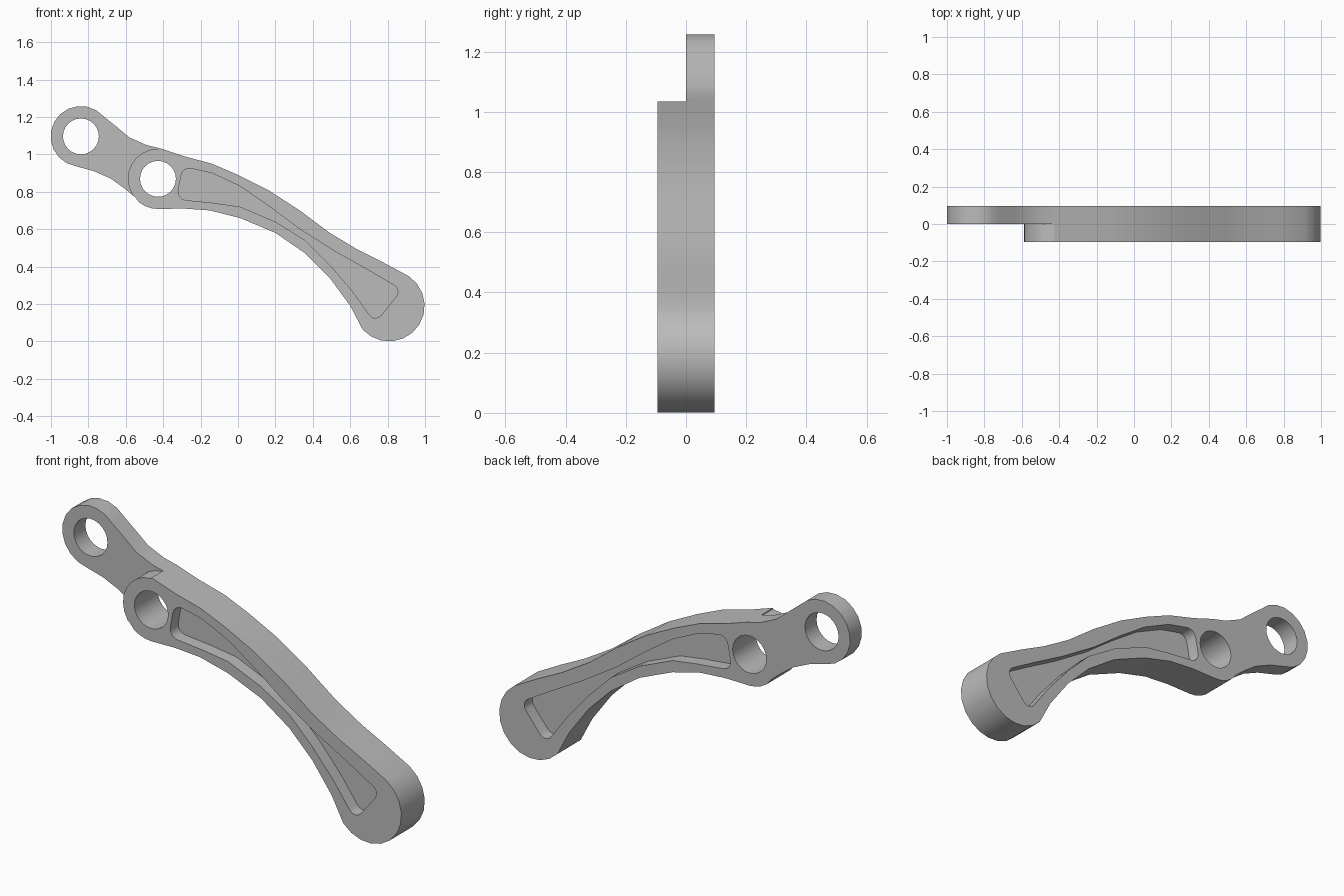
import bpy
import bmesh
from math import radians, cos, sin

# Remove the default cube if present
cube = bpy.data.objects.get("Cube")
if cube:
    bpy.data.objects.remove(cube, do_unlink=True)

HALF = 0.095          # half thickness of the arm
POCKET_DEPTH = 0.065  # recess on each face
HOLE = 0.096          # bolt hole radius
EYE = (-0.84, 1.096)
PIVOT = (-0.428, 0.869)
TIP = (0.808, 0.19)


def arc(centre, radius, start, end, steps):
    """Points along a circular arc in the xz plane, angles in degrees."""
    points = []
    for i in range(steps + 1):
        angle = radians(start + (end - start) * i / steps)
        points.append((centre[0] + radius * cos(angle),
                       centre[1] + radius * sin(angle)))
    return points


def prism(name, profile, y_front, y_back):
    """Extrude an xz profile along y into a closed solid."""
    bm = bmesh.new()
    front = bm.faces.new([bm.verts.new((x, y_front, z)) for x, z in profile])
    extruded = bmesh.ops.extrude_face_region(bm, geom=[front], use_keep_orig=True)
    moved = [v for v in extruded["geom"] if isinstance(v, bmesh.types.BMVert)]
    bmesh.ops.translate(bm, verts=moved, vec=(0, y_back - y_front, 0))
    bmesh.ops.recalc_face_normals(bm, faces=bm.faces)
    mesh = bpy.data.meshes.new(name)
    bm.to_mesh(mesh)
    bm.free()
    obj = bpy.data.objects.new(name, mesh)
    bpy.context.collection.objects.link(obj)
    return obj


def select_only(obj):
    bpy.ops.object.select_all(action="DESELECT")
    obj.select_set(True)
    bpy.context.view_layer.objects.active = obj


def cut(target, cutter):
    """Subtract the cutter from the target and discard the cutter."""
    cutter.hide_render = True
    modifier = target.modifiers.new(cutter.name, "BOOLEAN")
    modifier.operation = "DIFFERENCE"
    modifier.solver = "EXACT"
    modifier.object = cutter
    select_only(target)
    bpy.ops.object.modifier_apply(modifier=modifier.name)
    bpy.data.objects.remove(cutter, do_unlink=True)


# Arm silhouette: eye, lower edge, rounded tip, upper edge
neck_lower = [(-0.77, 0.91), (-0.68, 0.87), (-0.61, 0.82), (-0.55, 0.77)]
arm_lower = [(-0.29, 0.71), (-0.15, 0.7), (0.01, 0.66), (0.2, 0.58),
             (0.36, 0.47), (0.49, 0.34), (0.6, 0.19)]
arm_upper = [(0.78, 0.42), (0.64, 0.49), (0.49, 0.58), (0.33, 0.7),
             (0.16, 0.81), (0, 0.89), (-0.14, 0.95), (-0.29, 0.99), (-0.41, 1.03)]
neck_upper = [(-0.49, 1.05), (-0.58, 1.09), (-0.64, 1.14)]
outline = (arc(EYE, 0.162, 41, 261, 12) + neck_lower
           + arc(PIVOT, 0.161, 232, 270, 3) + arm_lower
           + arc(TIP, 0.19, 222, 417, 11) + arm_upper + neck_upper)
arm = prism("lever_arm", outline, -HALF, HALF)

# Step that leaves only the rear half thickness around the eye
relief = (arc(PIVOT, 0.161, 90, 228, 9)
          + [(-0.7, 0.56), (-1.3, 0.56), (-1.3, 1.5), (PIVOT[0], 1.5)])
cut(arm, prism("relief_cutter", relief, -0.3, 0))

# Bolt holes through the eye and the pivot
for name, centre in (("eye_hole", EYE), ("pivot_hole", PIVOT)):
    circle = arc(centre, HOLE, 0, 345, 23)
    cut(arm, prism(name, circle, -0.3, 0.3))

# Tapered pocket on both faces, leaving a thin web between them
pocket_lower = [(-0.13, 0.74), (0.01, 0.72), (0.2, 0.64),
                (0.36, 0.54), (0.49, 0.41), (0.61, 0.27)]
pocket_upper = [(0.68, 0.39), (0.52, 0.48), (0.33, 0.6),
                (0.17, 0.72), (0.01, 0.83), (-0.14, 0.9)]
pocket = (arc((-0.26, 0.88), 0.045, 80, 172, 4)
          + arc((-0.275, 0.8), 0.045, 172, 262, 4) + pocket_lower
          + arc((0.735, 0.165), 0.04, 215, 320, 5)
          + arc((0.815, 0.265), 0.04, -40, 60, 5) + pocket_upper)
floor = HALF - POCKET_DEPTH
for name, side in (("front_pocket", -1), ("back_pocket", 1)):
    near, far = sorted((side * floor, side * 0.3))
    cut(arm, prism(name, pocket, near, far))

# Plain grey metal
grey = bpy.data.materials.new("grey_metal")
grey.use_nodes = True
colour = (0.5, 0.5, 0.5, 1)
grey.diffuse_color = colour
grey.node_tree.nodes["Principled BSDF"].inputs["Base Color"].default_value = colour
arm.data.materials.clear()
arm.data.materials.append(grey)

# Smooth curved walls, crisp rims
select_only(arm)
bpy.ops.object.shade_smooth_by_angle(angle=radians(30))
